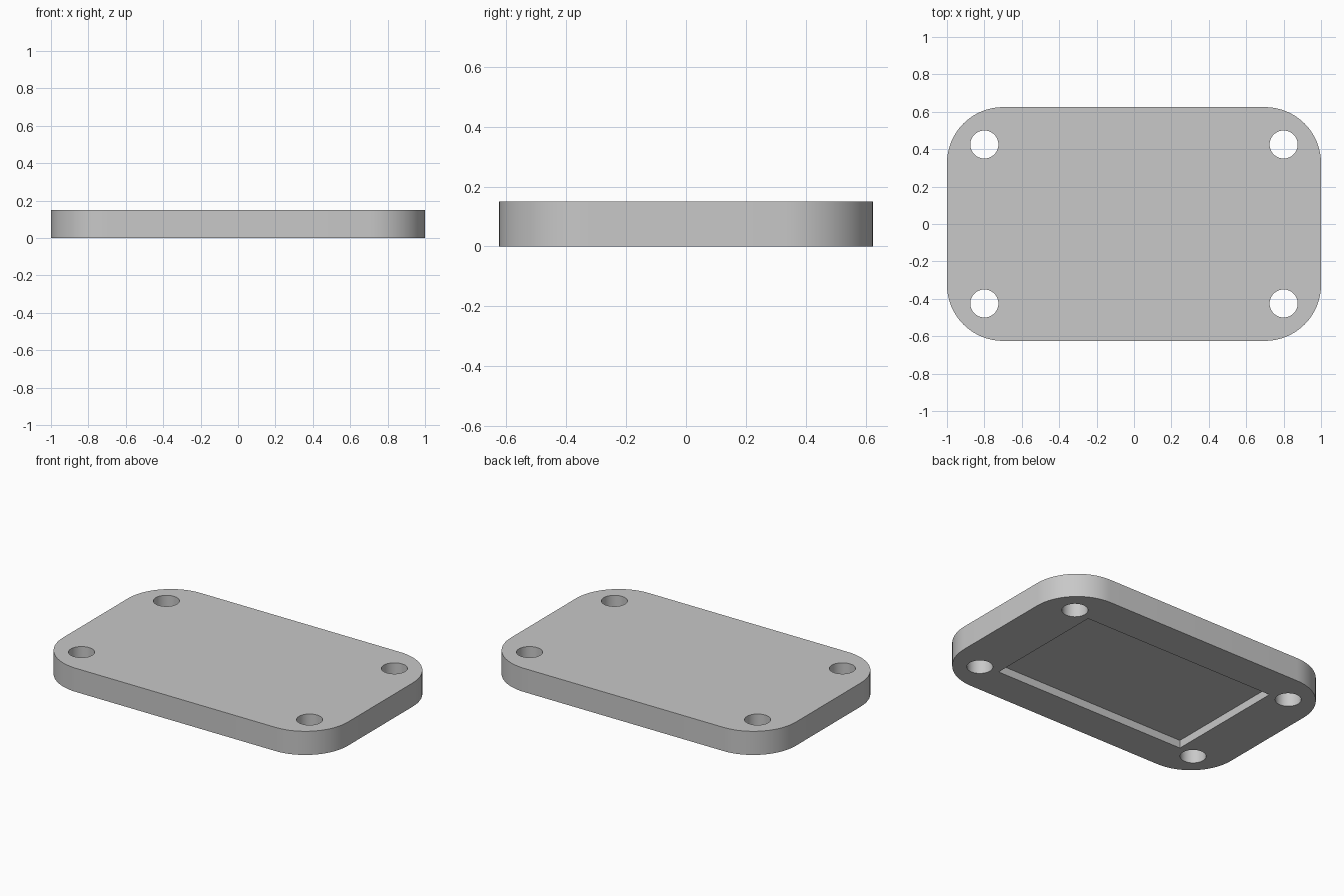
import bpy
import bmesh
from math import cos, sin, pi, radians

cube = bpy.data.objects.get("Cube")
if cube:
    bpy.data.objects.remove(cube, do_unlink=True)

LENGTH, WIDTH, THICK = 2.0, 1.25, 0.15
CORNER_R, HOLE_R, HOLE_INSET = 0.3, 0.075, 0.2
POCKET_X, POCKET_Y, POCKET_DEPTH = 1.36, 0.8, 0.05

grey = bpy.data.materials.new("plain grey")
grey.use_nodes = True
colour = (0.58, 0.58, 0.58, 1)
grey.diffuse_color = colour
grey.node_tree.nodes["Principled BSDF"].inputs["Base Color"].default_value = colour


def arc(cx, cy, r, start, end, steps):
    """Points along an arc, both ends included."""
    angles = [start + (end - start) * i / steps for i in range(steps + 1)]
    return [(cx + r * cos(a), cy + r * sin(a)) for a in angles]


def prism(name, outline, z0, z1):
    """Closed solid from a counter-clockwise outline."""
    bm = bmesh.new()
    base = bm.faces.new([bm.verts.new((x, y, z0)) for x, y in outline])
    top = bmesh.ops.extrude_face_region(bm, geom=[base])["geom"]
    verts = [v for v in top if isinstance(v, bmesh.types.BMVert)]
    bmesh.ops.translate(bm, verts=verts, vec=(0, 0, z1 - z0))
    bmesh.ops.recalc_face_normals(bm, faces=bm.faces)
    mesh = bpy.data.meshes.new(name)
    bm.to_mesh(mesh)
    bm.free()
    mesh.materials.append(grey)
    obj = bpy.data.objects.new(name, mesh)
    bpy.context.collection.objects.link(obj)
    return obj


# Rounded plate
outline = []
for i, (sx, sy) in enumerate([(1, 1), (-1, 1), (-1, -1), (1, -1)]):
    outline += arc(sx * (LENGTH / 2 - CORNER_R), sy * (WIDTH / 2 - CORNER_R),
                   CORNER_R, i * pi / 2, (i + 1) * pi / 2, 16)
plate = prism("cover_plate", outline, 0, THICK)

# Cutters: four screw holes and the shallow pocket underneath
cutters = []
for sx in (-1, 1):
    for sy in (-1, 1):
        circle = arc(sx * (LENGTH / 2 - HOLE_INSET), sy * (WIDTH / 2 - HOLE_INSET),
                     HOLE_R, 0, 2 * pi, 48)[:-1]
        cutters.append(prism("screw_hole_cutter", circle, -0.1, THICK + 0.1))
px, py = POCKET_X / 2, POCKET_Y / 2
cutters.append(prism("pocket_cutter", [(-px, -py), (px, -py), (px, py), (-px, py)],
                     -0.1, POCKET_DEPTH))

bpy.ops.object.select_all(action='DESELECT')
bpy.context.view_layer.objects.active = plate
plate.select_set(True)
for cutter in cutters:
    cutter.hide_render = True
    mod = plate.modifiers.new("cut", 'BOOLEAN')
    mod.operation = 'DIFFERENCE'
    mod.solver = 'EXACT'
    mod.object = cutter
    bpy.ops.object.modifier_apply(modifier=mod.name)
    bpy.data.objects.remove(cutter, do_unlink=True)

bpy.ops.object.shade_smooth_by_angle(angle=radians(30))
